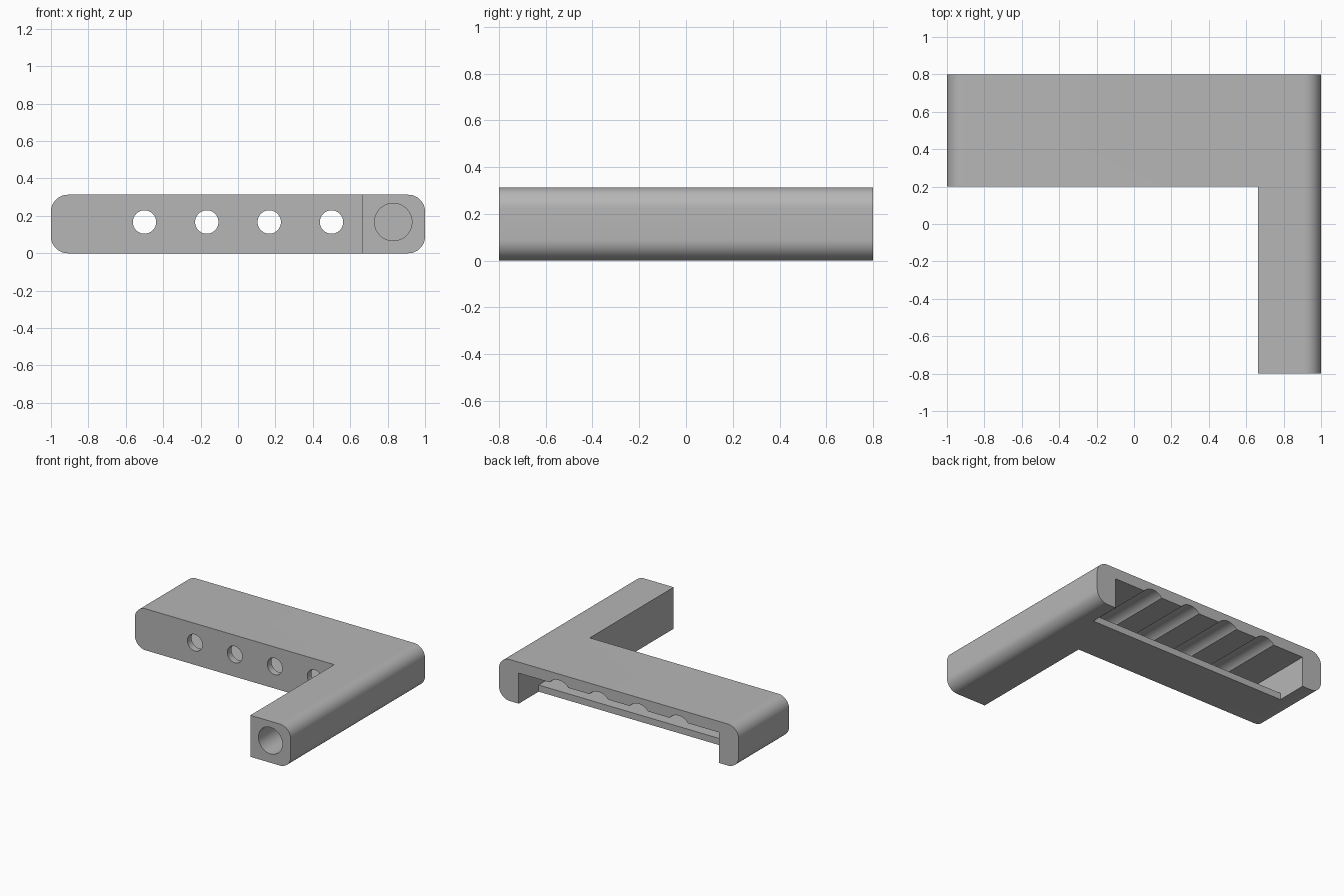
import bpy, bmesh, math
from mathutils import Matrix

if "Cube" in bpy.data.objects:
    bpy.data.objects.remove(bpy.data.objects["Cube"], do_unlink=True)

HEIGHT = 0.313
AXIS_Z = 0.167
HOLE_X = [-0.5, -0.167, 0.167, 0.5]

grey = bpy.data.materials.new("plain grey")
grey.use_nodes = True
grey.diffuse_color = (0.47, 0.47, 0.47, 1)
grey.node_tree.nodes["Principled BSDF"].inputs["Base Color"].default_value = grey.diffuse_color


def make_object(name, bm):
    bmesh.ops.recalc_face_normals(bm, faces=bm.faces)
    mesh = bpy.data.meshes.new(name)
    bm.to_mesh(mesh)
    bm.free()
    mesh.materials.append(grey)
    obj = bpy.data.objects.new(name, mesh)
    bpy.context.collection.objects.link(obj)
    return obj


def rounded_bar(name, half_width, height, radius, y0, y1, steps=12):
    """Rounded rectangle in x-z, extruded along y."""
    bm = bmesh.new()
    corners = [(1, 1), (-1, 1), (-1, -1), (1, -1)]
    ring = []
    for i, (sx, sz) in enumerate(corners):
        cx = sx * (half_width - radius)
        cz = height / 2 + sz * (height / 2 - radius)
        for k in range(steps + 1):
            a = math.pi / 2 * (i + k / steps)
            ring.append(bm.verts.new((cx + radius * math.cos(a), y0, cz + radius * math.sin(a))))
    face = bm.faces.new(ring)
    moved = bmesh.ops.extrude_face_region(bm, geom=[face])["geom"]
    verts = [v for v in moved if isinstance(v, bmesh.types.BMVert)]
    bmesh.ops.translate(bm, verts=verts, vec=(0, y1 - y0, 0))
    return make_object(name, bm)


def box(name, low, high):
    bm = bmesh.new()
    centre = [(a + b) / 2 for a, b in zip(low, high)]
    size = [b - a for a, b in zip(low, high)]
    bmesh.ops.create_cube(bm, size=1, matrix=Matrix.Translation(centre) @ Matrix.Diagonal((*size, 1)))
    return make_object(name, bm)


def rod(name, x, radius, y0, y1):
    """Cylinder along y at the common hole height."""
    bm = bmesh.new()
    place = Matrix.Translation((x, (y0 + y1) / 2, AXIS_Z)) @ Matrix.Rotation(math.pi / 2, 4, "X")
    bmesh.ops.create_cone(bm, cap_ends=True, segments=48, radius1=radius, radius2=radius,
                          depth=y1 - y0, matrix=place)
    return make_object(name, bm)


# Rounded body, cut down to an L shape with a straight handle
body = rounded_bar("holder_body", 1.0, HEIGHT, 0.09, -0.8, 0.8)
cutters = [box("corner_cutter", (-1.2, -1, -0.2), (0.663, 0.2, 0.6))]

# Pocket open at the back, with a shorter lip left along the bottom
cutters.append(box("pocket_cutter", (-0.835, 0.25, 0.05), (0.835, 1, 0.23)))
cutters.append(box("lip_cutter", (-0.835, 0.563, -0.2), (0.835, 1, 0.1)))

# Round channels in the pocket ceiling and smaller holes in the front wall
for x in HOLE_X:
    cutters.append(rod("channel_cutter", x, 0.1, 0.25, 1))
    cutters.append(rod("hole_cutter", x, 0.0625, 0.1, 0.4))

# Blind bore in the end of the handle
cutters.append(rod("handle_bore_cutter", 0.83, 0.1, -1, 0.1))

for cutter in cutters:
    cutter.hide_render = True
    mod = body.modifiers.new(cutter.name, "BOOLEAN")
    mod.operation = "DIFFERENCE"
    mod.solver = "EXACT"
    mod.object = cutter

# Bake the cuts, then remove the helpers
bpy.context.view_layer.update()
baked = bpy.data.meshes.new_from_object(body.evaluated_get(bpy.context.evaluated_depsgraph_get()))
body.modifiers.clear()
body.data = baked
baked.materials.clear()
baked.materials.append(grey)
for poly in baked.polygons:
    poly.material_index = 0
for cutter in cutters:
    bpy.data.objects.remove(cutter, do_unlink=True)

bpy.ops.object.select_all(action="DESELECT")
body.select_set(True)
bpy.context.view_layer.objects.active = body
bpy.ops.object.shade_smooth_by_angle(angle=math.radians(30))
